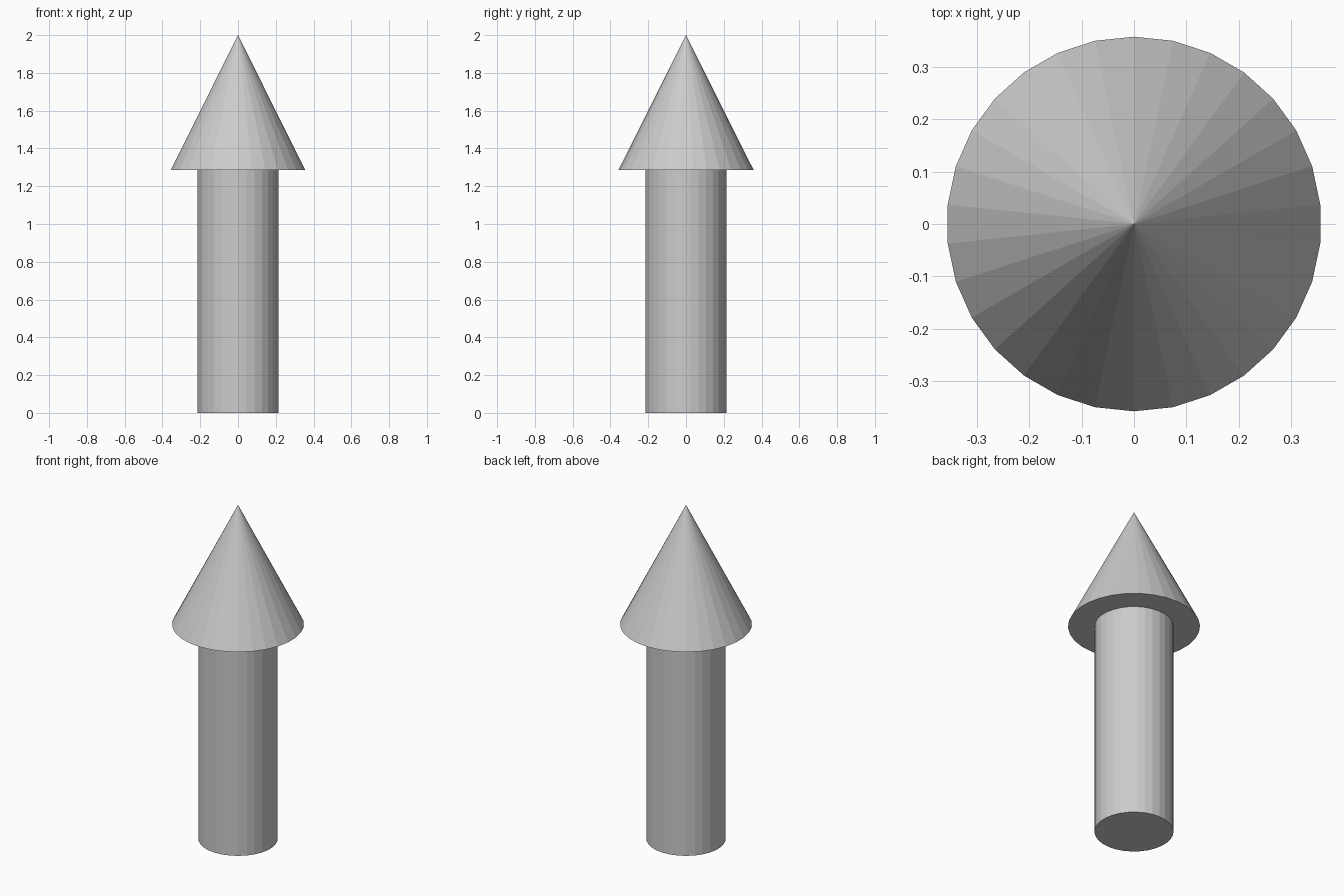
import bpy, bmesh
from math import sin, cos, tau

if "Cube" in bpy.data.objects:
    bpy.data.objects.remove(bpy.data.objects["Cube"])

SIDES = 30


def tapered(name, z0, z1, r0, r1):
    """Flat-shaded upright cylinder, or cone when r1 is zero."""
    bm = bmesh.new()

    def ring(r, z):
        # first corner points to +y
        return [bm.verts.new((-r * sin(tau * i / SIDES), r * cos(tau * i / SIDES), z))
                for i in range(SIDES)]

    low = ring(r0, z0)
    bm.faces.new(low[::-1])
    if r1:
        high = ring(r1, z1)
        bm.faces.new(high)
    else:
        tip = bm.verts.new((0, 0, z1))
    for i in range(SIDES):
        j = (i + 1) % SIDES
        top = [high[j], high[i]] if r1 else [tip]
        bm.faces.new([low[i], low[j]] + top)
    mesh = bpy.data.meshes.new(name)
    bm.to_mesh(mesh)
    bm.free()
    obj = bpy.data.objects.new(name, mesh)
    bpy.context.collection.objects.link(obj)
    return obj


# Straight shaft
tapered("shaft", 0, 1.286, 0.2143, 0.2143)
# Pointed head
tapered("arrow_head", 1.286, 2.0, 0.358, 0)
